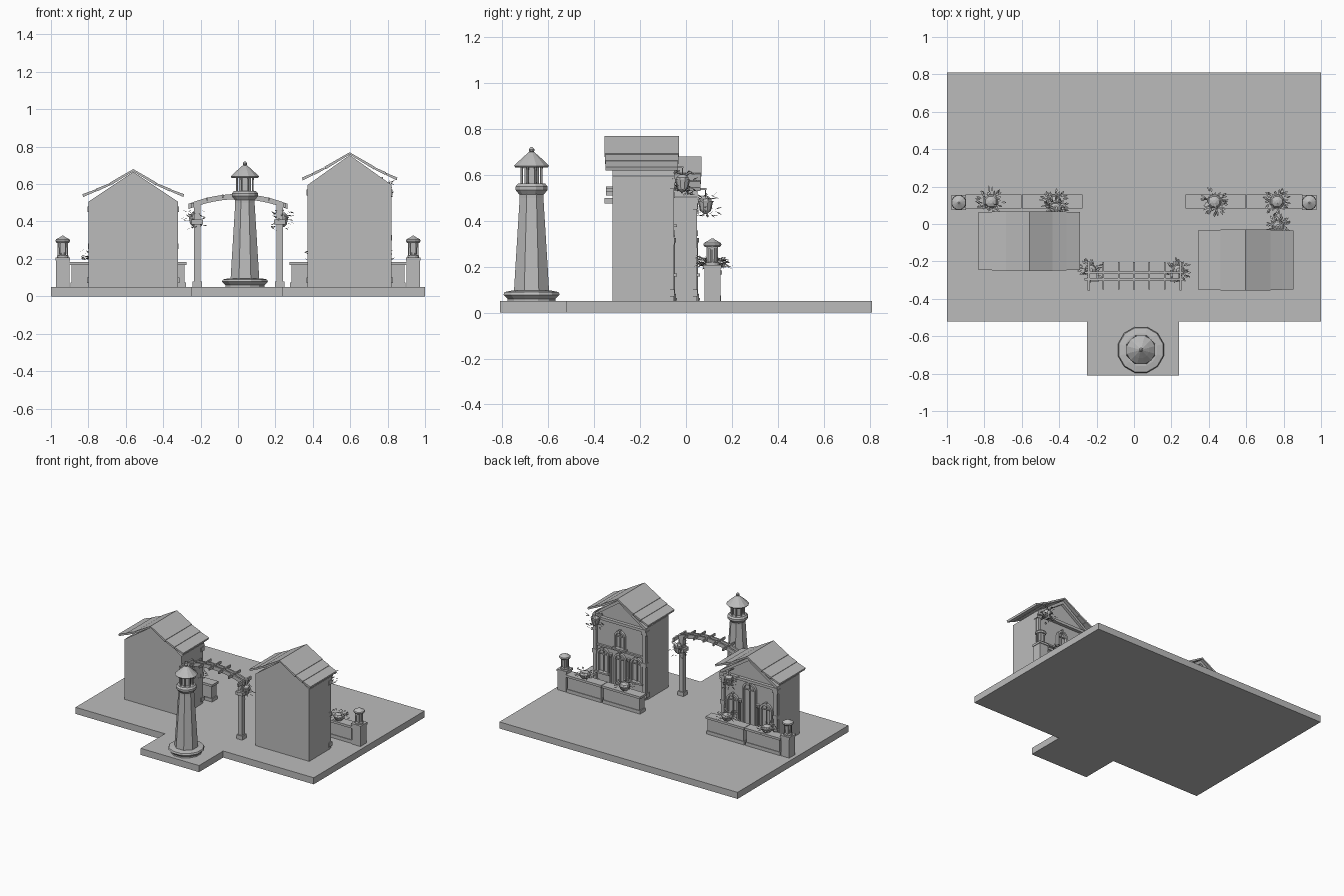
import bpy, bmesh, math, random
from mathutils import Vector

random.seed(4)
cube = bpy.data.objects.get("Cube")
if cube:
    bpy.data.objects.remove(cube, do_unlink=True)

stone = bpy.data.materials.new("plain grey")
stone.use_nodes = True
GREY = (0.5, 0.5, 0.5, 1)
stone.diffuse_color = GREY
stone.node_tree.nodes["Principled BSDF"].inputs["Base Color"].default_value = GREY


def finish(name, bm, recalc=True):
    if recalc:
        bmesh.ops.recalc_face_normals(bm, faces=bm.faces)
    mesh = bpy.data.meshes.new(name)
    bm.to_mesh(mesh)
    bm.free()
    mesh.materials.append(stone)
    ob = bpy.data.objects.new(name, mesh)
    bpy.context.collection.objects.link(ob)
    return ob


def extrude(name, points, shift):
    """Flat outline pushed along a vector."""
    bm = bmesh.new()
    face = bm.faces.new([bm.verts.new(p) for p in points])
    top = bmesh.ops.extrude_face_region(bm, geom=[face])["geom"]
    verts = [g for g in top if isinstance(g, bmesh.types.BMVert)]
    bmesh.ops.translate(bm, verts=verts, vec=Vector(shift))
    return finish(name, bm)


def profile(name, xz, y0, y1):
    return extrude(name, [(x, y0, z) for x, z in xz], (0, y1 - y0, 0))


def box(name, x0, x1, y0, y1, z0, z1):
    return profile(name, [(x0, z0), (x1, z0), (x1, z1), (x0, z1)], y0, y1)


def block(name, x, y, w, d, z0, z1):
    return box(name, x - w / 2, x + w / 2, y - d / 2, y + d / 2, z0, z1)


def lathe(name, x, y, rz, sides):
    """Stacked rings of (radius, height), closed at both ends."""
    bm = bmesh.new()
    rings = []
    for r, z in rz:
        rings.append([bm.verts.new((x + r * math.cos(math.tau * (i + .5) / sides),
                                    y + r * math.sin(math.tau * (i + .5) / sides), z))
                      for i in range(sides)])
    for a, b in zip(rings, rings[1:]):
        for i in range(sides):
            j = (i + 1) % sides
            bm.faces.new((a[i], a[j], b[j], b[i]))
    bm.faces.new(rings[0])
    bm.faces.new(rings[-1])
    return finish(name, bm)


def leaves(name, x, y, z, spread, height, count):
    """Loose folded leaves around a centre."""
    bm = bmesh.new()
    for _ in range(count):
        a = random.uniform(0, math.tau)
        r = spread * math.sqrt(random.random())
        c = Vector((x + r * math.cos(a), y + r * math.sin(a), z + random.uniform(-height, height)))
        u = Vector((math.cos(a), math.sin(a), random.uniform(-.7, .7))) * .014
        v = u.cross(Vector((random.random() - .5, random.random() - .5, 1))).normalized() * .006
        tip, root, s1, s2 = [bm.verts.new(c + d) for d in (u, -u, v, -v)]
        bm.faces.new((tip, s1, root))
        bm.faces.new((tip, root, s2))
    return finish(name, bm, False)


def arch(name, x, y, half, z0, top, band=.014, depth=.018):
    """Arched frame with a keystone, mullion and sill."""
    spring = top - half

    def curve(r):
        arc = [(x + r * math.cos(math.pi * i / 10), spring + r * math.sin(math.pi * i / 10))
               for i in range(11)]
        return [(x + r, z0)] + arc + [(x - r, z0)]
    outer, inner = curve(half), curve(half - band)
    profile(name + "_frame", outer + inner[::-1], y, y + depth)
    block(name + "_keystone", x, y + depth / 2, .014, depth + .01, top - .016, top + .008)
    block(name + "_mullion", x, y + .004, .006, .008, z0, top - band)
    block(name + "_crossbar", x, y + .004, 2 * half - band, .008, spring - .003, spring + .003)
    block(name + "_sill", x, y + .015, 2 * half + .02, .03, z0 - .012, z0)


def house(tag, cx, half, y0, y1, eave, apex, roof, ry0, ry1):
    profile(tag + "_house_walls", [(cx - half, .05), (cx + half, .05), (cx + half, eave),
                                   (cx, apex), (cx - half, eave)], y0, y1)
    for s in (-1, 1):
        # overlapping roof courses
        for k, ((d0, z0), (d1, z1)) in enumerate(zip(roof, roof[1:])):
            t = .012
            profile(f"{tag}_roof_course_{k}_{s}",
                    [(cx + s * d0, z0), (cx + s * d1, z1 + .003), (cx + s * (d1 - .004), z1 - t),
                     (cx + s * d0, z0 - t)], ry0 + .002 * k, ry1 - .002 * k)
        # pediment rake and corner pilasters
        profile(f"{tag}_pediment_rake_{s}", [(cx, apex), (cx + s * half, eave), (cx + s * half, eave - .022),
                                             (cx, apex - .026)], y1, y1 + .02)
        px = cx + s * (half - .018)
        block(f"{tag}_pilaster_{s}", px, y1 + .006, .026, .022, .05, eave - .02)
        for zz, w in ((.07, .048), (eave * .5, .038), (eave - .055, .046)):
            block(f"{tag}_pilaster_band_{s}", px, y1, w, .04, zz, zz + .03)
    box(tag + "_cornice", cx - half, cx + half, y1, y1 + .024, eave - .03, eave - .01)
    # side windows with slim columns between
    for s in (-1, 1):
        arch(f"{tag}_side_window_{s}", cx + s * .14, y1, .05, .17, .35)
        lathe(f"{tag}_column_{s}", cx + s * .075, y1 + .014,
              [(.013, .05), (.013, .08), (.008, .085), (.008, .3), (.014, .31), (.014, .325)], 8)


def basket(tag, x, y, z):
    lathe(tag + "_basket", x, y, [(.008, z - .05), (.024, z - .035), (.032, z), (.034, z + .006)], 10)
    lathe(tag + "_hanger", x, y, [(.002, z), (.002, z + .06)], 6)
    lathe(tag + "_foliage_mound", x, y, [(.03, z), (.028, z + .015), (.012, z + .028)], 8)
    leaves(tag + "_leaves", x, y, z - .01, .062, .05, 55)


# ground slab with jetty
extrude("ground_slab", [(-1, .81, 0), (-1, -.52, 0), (-.25, -.52, 0), (-.25, -.81, 0), (.24, -.81, 0),
                        (.24, -.52, 0), (1, -.52, 0), (1, .81, 0)], (0, 0, .05))

# houses, decorated on the rear side
house("low", -.56, .24, -.22, .03, .505, .665, [(0, .68), (.125, .605), (.2, .572), (.272, .543)], -.25, .068)
house("tall", .597, .225, -.32, -.07, .595, .755, [(0, .77), (.134, .69), (.195, .66), (.255, .632)], -.355, -.03)
arch("low_door", -.56, .03, .058, .065, .47)
arch("tall_door", .597, -.07, .05, .065, .345)
arch("tall_upper_window", .597, -.07, .045, .385, .515)
box("tall_floor_band", .38, .81, -.07, -.055, .358, .37)
basket("low_house", -.42, .085, .48)
box("low_house_bracket", -.424, -.416, .03, .09, .535, .543)
basket("tall_house", .77, -.015, .575)
box("tall_house_bracket", .766, .774, -.07, -.01, .63, .638)

# garden walls with end pedestals, urns and planters
for s in (-1, 1):
    for k, (a, b) in enumerate(((.275, .598), (.602, .9))):
        x0, x1 = sorted((s * a, s * b))
        box(f"garden_wall_{s}_{k}", x0 + .01, x1 - .01, .092, .148, .05, .17)
        box(f"garden_wall_cap_{s}_{k}", x0, x1, .083, .157, .166, .183)
        box(f"garden_wall_foot_{s}_{k}", x0 + .004, x1 - .004, .087, .153, .05, .075)
    px = s * .937
    block(f"pedestal_{s}", px, .115, .07, .07, .05, .195)
    block(f"pedestal_cap_{s}", px, .115, .08, .08, .192, .208)
    lathe(f"lantern_base_{s}", px, .115, [(.032, .208), (.032, .218), (.024, .222)], 12)
    lathe(f"lantern_core_{s}", px, .115, [(.02, .22), (.025, .285)], 8)
    for i in range(6):
        a = math.tau * i / 6
        block(f"lantern_bar_{s}", px + .026 * math.cos(a), .115 + .026 * math.sin(a), .006, .006, .218, .29)
    lathe(f"lantern_roof_{s}", px, .115, [(.034, .286), (.041, .296), (.038, .304), (.012, .318), (.004, .324)], 12)
    for x in (.43, .765):
        lathe(f"planter_{s}", s * x, .12, [(.022, .183), (.035, .2), (.042, .215)], 10)
        lathe(f"planter_mound_{s}", s * x, .12, [(.04, .213), (.03, .228), (.01, .236)], 8)
        leaves(f"planter_leaves_{s}", s * x, .12, .22, .072, .025, 55)

# pergola with arched beams and cross rafters
PY = -.277


def beam_z(x):
    return .535 - .75 * x * x


for s in (-1, 1):
    px = .003 + s * .22
    block("pergola_post", px, PY, .034, .034, .05, beam_z(.22) - .01)
    block("pergola_post_foot", px, PY, .05, .05, .05, .08)
    block("pergola_capital", px, PY, .062, .06, .385, .41)
    block("pergola_end_rafter", .003 + s * .245, PY, .012, .155, .475, .5)
    basket("pergola", px + s * .015, PY + .03, .42)
    xs = [-.265 + .53 * i / 12 for i in range(13)]
    profile("pergola_beam", [(x, beam_z(x) + .012) for x in xs] +
            [(x, beam_z(x) - .016) for x in xs[::-1]], PY + s * .018 - .006, PY + s * .018 + .006)
for i in range(-2, 3):
    x = i * .082
    block("pergola_rafter", x, PY, .009, .145, beam_z(x) - .004, beam_z(x) + .014)

# lighthouse
LX, LY = .037, -.673
lathe("lighthouse_base", LX, LY, [(.108, .05), (.108, .06), (.127, .078), (.122, .09), (.09, .096)], 12)
lathe("lighthouse_tower", LX, LY, [(.083, .09), (.076, .2), (.056, .5), (.056, .525)], 8)
lathe("lighthouse_gallery", LX, LY, [(.056, .515), (.072, .535), (.072, .55), (.062, .562)], 12)
lathe("lighthouse_lamp", LX, LY, [(.034, .555), (.034, .64)], 8)
for i in range(8):
    a = math.tau * (i + .5) / 8
    lathe("lighthouse_lamp_column", LX + .046 * math.cos(a), LY + .046 * math.sin(a),
          [(.007, .555), (.005, .57), (.005, .62), (.008, .64)], 6)
lathe("lighthouse_roof", LX, LY, [(.072, .632), (.079, .64), (.045, .672), (.012, .7)], 12)
lathe("lighthouse_finial", LX, LY, [(.005, .695), (.012, .704), (.012, .712), (.004, .721)], 10)
